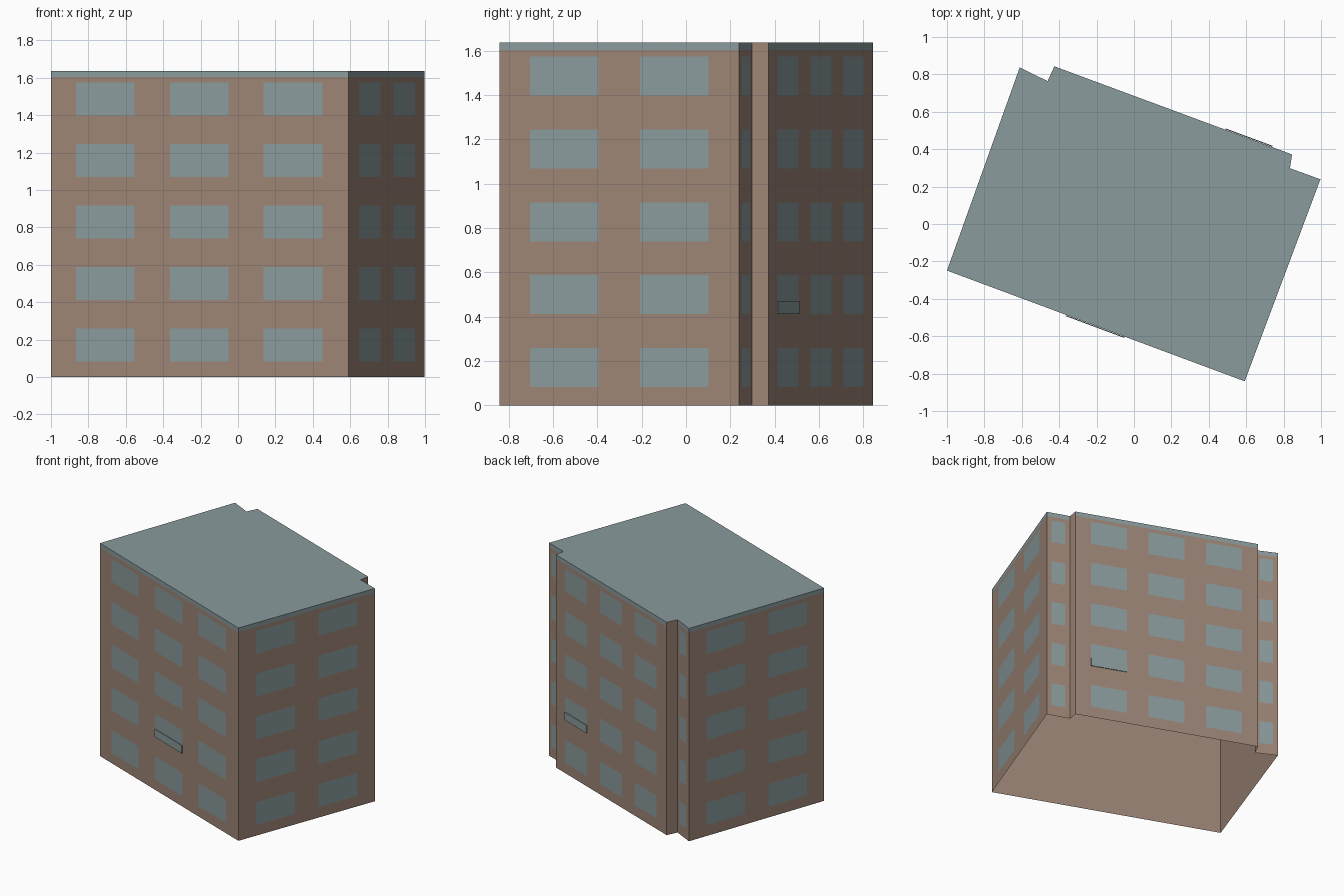
import bpy
import bmesh
from mathutils import Vector

cube = bpy.data.objects.get("Cube")
if cube:
    bpy.data.objects.remove(cube)


def make_material(name, rgb):
    mat = bpy.data.materials.new(name)
    mat.use_nodes = True
    mat.diffuse_color = (*rgb, 1)
    mat.node_tree.nodes["Principled BSDF"].inputs["Base Color"].default_value = (*rgb, 1)
    return mat


BROWN = make_material("brown_wall", (0.335, 0.235, 0.18))
GREY = make_material("blue_grey", (0.255, 0.328, 0.335))

TOP, BAND = 1.636, 1.603
ROWS = [(0.082 + 0.329 * i, 0.258 + 0.329 * i) for i in range(5)]

# Footprint corners, counter-clockwise from the left end of the front
plan = [Vector(p) for p in [
    (-1, -0.249), (0.592, -0.841), (0.997, 0.239), (0.834, 0.298),
    (0.845, 0.372), (-0.426, 0.843), (-0.462, 0.764), (-0.611, 0.837)]]

# Window columns as fractions along each wall
WIDE = [(0.084, 0.281), (0.4, 0.597), (0.715, 0.912)]
SIDE = [(0.128, 0.413), (0.587, 0.873)]
SLIM = [(0.2, 0.78)]
walls = {
    "front": (0, WIDE), "right": (1, SIDE), "back_right": (2, SLIM),
    "right_return": (3, []), "back": (4, WIDE), "left_return": (5, []),
    "back_left": (6, SLIM), "left": (7, SIDE)}


def finish(name, bm, mat):
    mesh = bpy.data.meshes.new(name)
    bm.to_mesh(mesh)
    bm.free()
    mesh.materials.append(mat)
    obj = bpy.data.objects.new(name, mesh)
    bpy.context.collection.objects.link(obj)
    return obj


def panel(bm, a, b, span, heights, out=0.0):
    """Add an upright rectangle on the wall a-b, moved outward by out."""
    d = b - a
    shift = Vector((d.y, -d.x)).normalized() * out
    p, q = (a + d * t + shift for t in span)
    lo, hi = heights
    return bm.faces.new([bm.verts.new((*v, z)) for v, z in
                         ((p, lo), (q, lo), (q, hi), (p, hi))])


for name, (i, columns) in walls.items():
    a, b = plan[i], plan[(i + 1) % len(plan)]

    # Plain wall; the short returns run up to the roof without a band
    bm = bmesh.new()
    panel(bm, a, b, (0, 1), (0, BAND if columns else TOP))
    finish(name + "_wall", bm, BROWN)

    if columns:
        bm = bmesh.new()
        panel(bm, a, b, (0, 1), (BAND, TOP))
        finish(name + "_roof_band", bm, GREY)

        # Thin window panes
        bm = bmesh.new()
        for span in columns:
            for row in ROWS:
                panel(bm, a, b, span, row, 0.002)
        finish(name + "_windows", bm, GREY)

# Flat roof
bm = bmesh.new()
bm.faces.new([bm.verts.new((*p, TOP)) for p in plan])
finish("roof", bm, GREY)

# Slightly raised lower panes on the second floor
for name, wall, column in (("front_raised_pane", 0, 1), ("back_raised_pane", 4, 0)):
    bm = bmesh.new()
    low = ROWS[1][0]
    face = panel(bm, plan[wall], plan[wall + 1], WIDE[column], (low, low + 0.06), 0.002)
    normal = face.normal.copy()
    face.normal_update()
    normal = face.normal.copy()
    ring = bmesh.ops.extrude_face_region(bm, geom=[face])["geom"]
    bmesh.ops.translate(bm, vec=normal * 0.005,
                        verts=[g for g in ring if isinstance(g, bmesh.types.BMVert)])
    bmesh.ops.recalc_face_normals(bm, faces=bm.faces)
    finish(name, bm, GREY)
